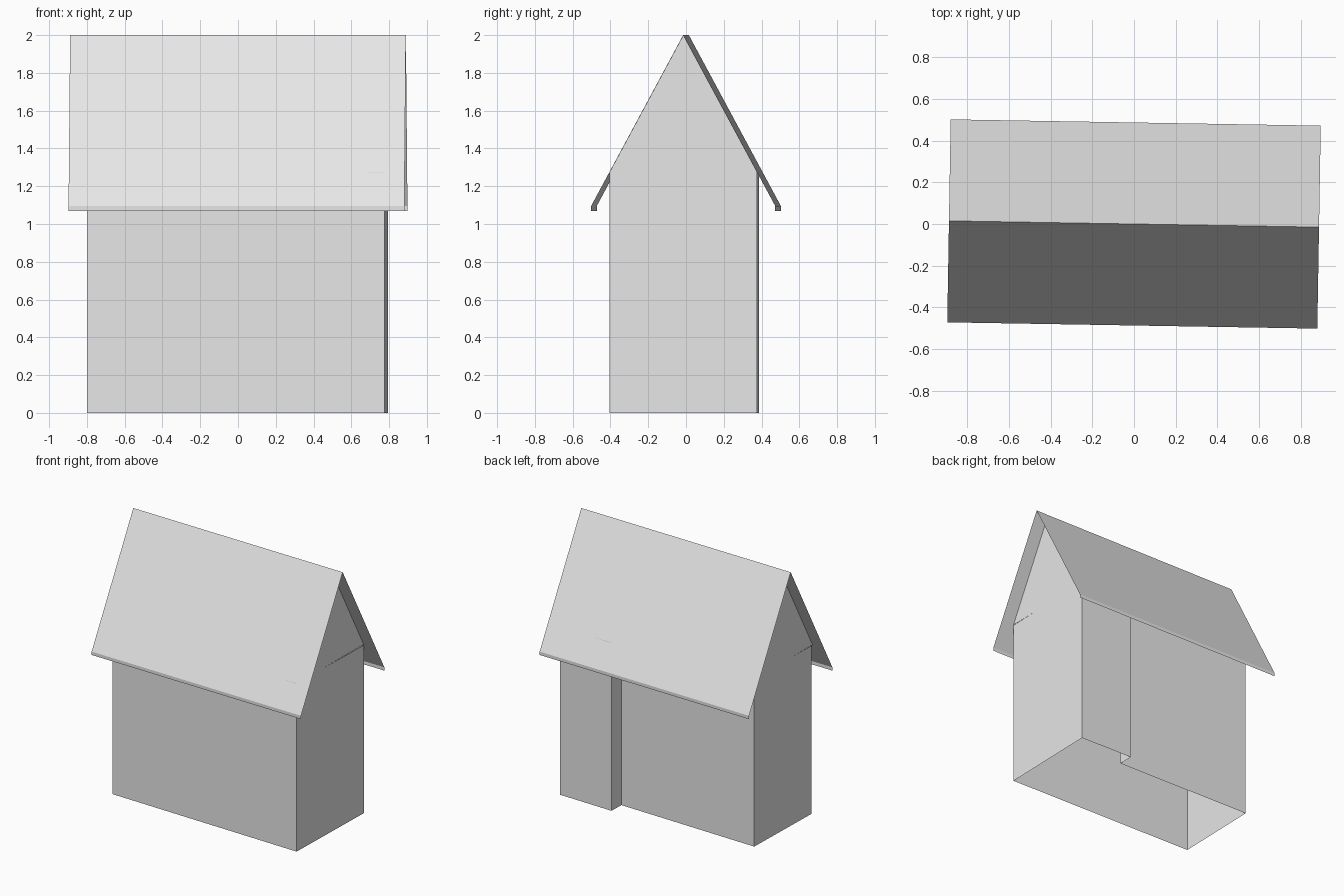
import bpy
import bmesh

# Remove the default cube only
cube = bpy.data.objects.get("Cube")
if cube:
    bpy.data.objects.remove(cube, do_unlink=True)

GREY = (0.8, 0.8, 0.8, 1.0)
grey = bpy.data.materials.new("plain_grey")
grey.use_nodes = True
grey.diffuse_color = GREY
grey.node_tree.nodes["Principled BSDF"].inputs["Base Color"].default_value = GREY

WALL_TURN, ROOF_TURN = -0.0256, -0.0169
WALL_TOP, RIDGE = 1.275, 2.0
EAVE_Y, EAVE_TOP, EAVE_LOW = 0.4875, 1.095, 1.07


def make_object(name, bm, location=(0, 0, 0), turn=0.0):
    mesh = bpy.data.meshes.new(name)
    bm.to_mesh(mesh)
    bm.free()
    mesh.materials.append(grey)
    obj = bpy.data.objects.new(name, mesh)
    obj.location = location
    obj.rotation_euler.z = turn
    bpy.context.collection.objects.link(obj)
    return obj


def sweep_sheet(name, points, offset, closed=False, **placing):
    """Sweep a line of points along an offset into a thin sheet."""
    bm = bmesh.new()
    verts = [bm.verts.new(p) for p in points]
    pairs = list(zip(verts, verts[1:]))
    if closed:
        pairs.append((verts[-1], verts[0]))
    edges = [bm.edges.new(p) for p in pairs]
    swept = bmesh.ops.extrude_edge_only(bm, edges=edges)["geom"]
    moved = [g for g in swept if isinstance(g, bmesh.types.BMVert)]
    bmesh.ops.translate(bm, verts=moved, vec=offset)
    bmesh.ops.recalc_face_normals(bm, faces=bm.faces)
    return make_object(name, bm, **placing)


# Walls: open-bottomed shell with a recess along the back
depth, recess_y, step_x, length = 0.78, 0.665, -0.44, -1.575
footprint = [(0, 0), (0, depth), (step_x, depth), (step_x, recess_y),
             (length, recess_y), (length, 0)]
sweep_sheet("walls", [(x, y, 0) for x, y in footprint], (0, 0, WALL_TOP),
            closed=True, location=(0.775, -0.405, 0), turn=WALL_TURN)

# Roof: two slopes with a short upright lip along each eave
half = 0.889
section = [(-EAVE_Y, EAVE_LOW), (-EAVE_Y, EAVE_TOP), (0, RIDGE),
           (EAVE_Y, EAVE_TOP), (EAVE_Y, EAVE_LOW)]
roof = sweep_sheet("roof", [(-half, y, z) for y, z in section],
                   (2 * half, 0, 0), turn=ROOF_TURN)
# Turn the sheet so its faces point outward
if any(p.normal.z < -0.1 for p in roof.data.polygons):
    roof.data.flip_normals()

# Gables: triangles closing both ends under the roof
gable_y = EAVE_Y * (RIDGE - WALL_TOP) / (RIDGE - EAVE_TOP)
for name, x in (("right_gable", -0.791), ("left_gable", 0.784)):
    bm = bmesh.new()
    tri = [(x, -gable_y, WALL_TOP), (x, gable_y, WALL_TOP), (x, 0, RIDGE)]
    if x < 0:
        tri.reverse()
    bm.faces.new([bm.verts.new(p) for p in tri])
    make_object(name, bm, turn=ROOF_TURN)
